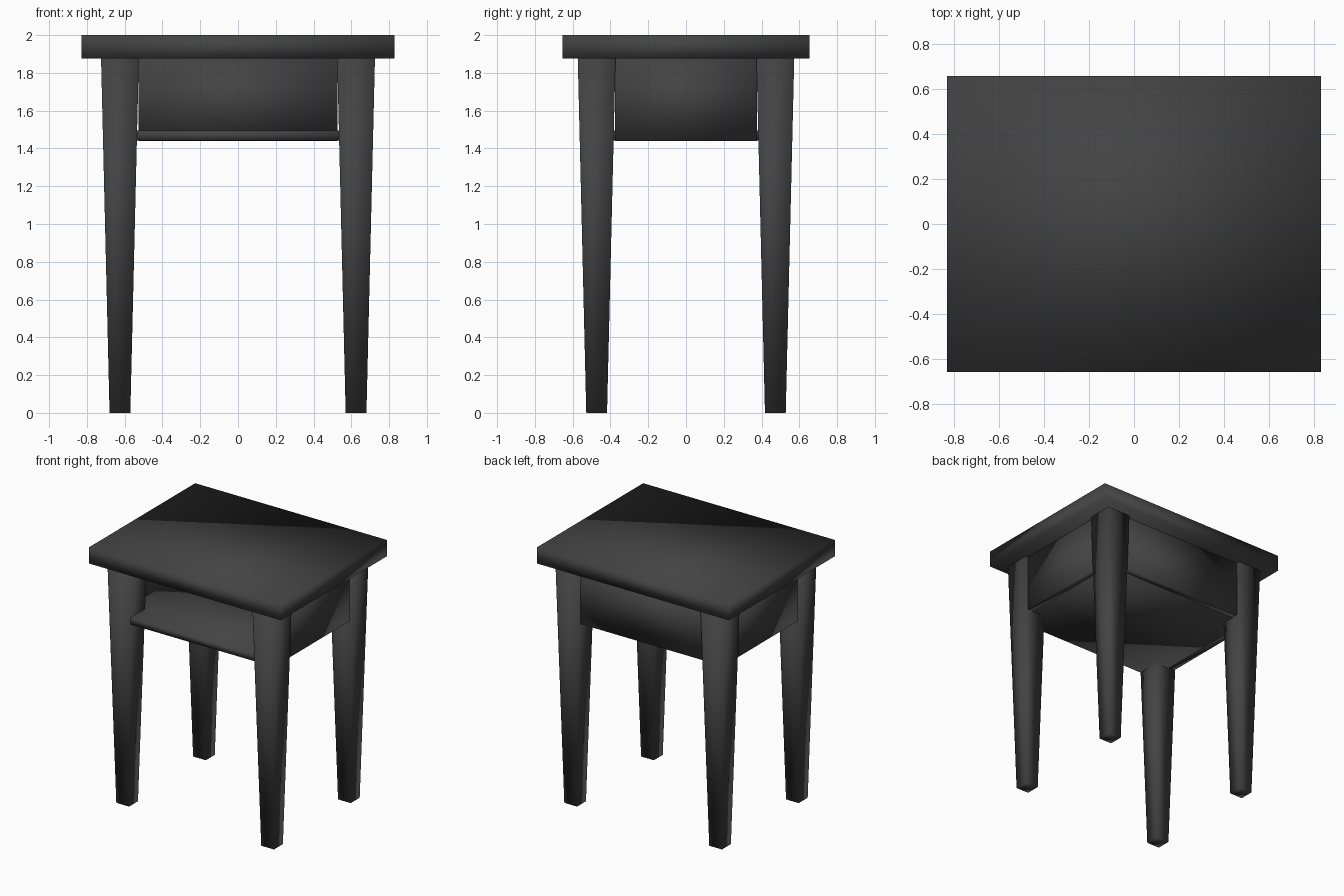
import bpy
import bmesh

if "Cube" in bpy.data.objects:
    bpy.data.objects.remove(bpy.data.objects["Cube"], do_unlink=True)

# One dark charcoal finish for the whole desk
charcoal = bpy.data.materials.new("charcoal")
charcoal.use_nodes = True
colour = (0.056, 0.056, 0.056, 1)
charcoal.diffuse_color = colour
charcoal.node_tree.nodes["Principled BSDF"].inputs["Base Color"].default_value = colour


def box(name, low, high, foot_scale=1.0):
    """Smooth-shaded box between two corners; foot_scale tapers its bottom."""
    mid = [(a + b) / 2 for a, b in zip(low, high)]
    size = [b - a for a, b in zip(low, high)]
    bm = bmesh.new()
    bmesh.ops.create_cube(bm, size=1)
    for v in bm.verts:
        taper = foot_scale if v.co.z < 0 else 1.0
        v.co.x *= size[0] * taper
        v.co.y *= size[1] * taper
        v.co.z *= size[2]
    for f in bm.faces:
        f.smooth = True
    mesh = bpy.data.meshes.new(name)
    bm.to_mesh(mesh)
    bm.free()
    mesh.materials.append(charcoal)
    obj = bpy.data.objects.new(name, mesh)
    obj.location = mid
    bpy.context.collection.objects.link(obj)
    return obj


TOP_UNDERSIDE = 1.875
APRON_BOTTOM = 1.44
PANEL = 0.05
LEG_X, LEG_Y, LEG_HALF = 0.625, 0.473, 0.1

# Desk top
box("desk_top", (-0.828, -0.655, TOP_UNDERSIDE), (0.828, 0.655, 2))

# Tapered legs and side panels, mirrored left and right
for side, sx in (("left", 1), ("right", -1)):
    for end, sy in (("front", -1), ("back", 1)):
        x, y = sx * LEG_X, sy * LEG_Y
        box(f"{end}_{side}_leg",
            (x - LEG_HALF, y - LEG_HALF, 0),
            (x + LEG_HALF, y + LEG_HALF, TOP_UNDERSIDE), foot_scale=0.55)
    panel_x = sx * (0.7 - PANEL / 2)
    box(f"{side}_panel",
        (panel_x - PANEL / 2, -0.375, APRON_BOTTOM),
        (panel_x + PANEL / 2, 0.375, TOP_UNDERSIDE))

# Back panel and the open-fronted book shelf
box("back_panel", (-0.528, 0.543 - PANEL, APRON_BOTTOM), (0.528, 0.543, TOP_UNDERSIDE))
box("book_shelf", (-0.652, -0.562, APRON_BOTTOM + 0.002), (0.652, 0.495, 1.495))
